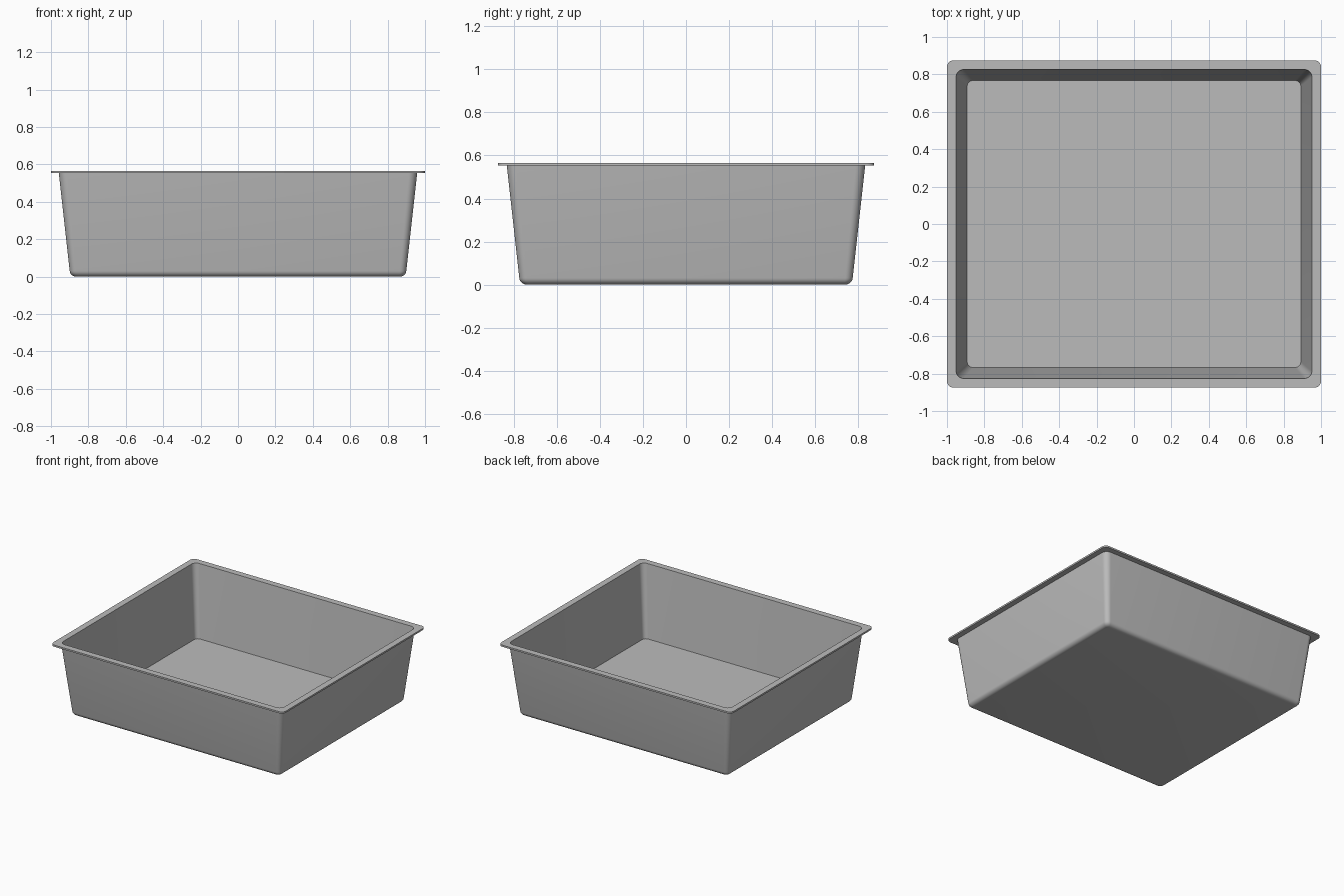
import bpy
import bmesh
from math import sin, cos, pi, radians

old = bpy.data.objects.get("Cube")
if old:
    bpy.data.objects.remove(old, do_unlink=True)

# Single plain grey
grey = bpy.data.materials.new("plain grey")
grey.use_nodes = True
colour = (0.5, 0.5, 0.5, 1)
grey.diffuse_color = colour
grey.node_tree.nodes["Principled BSDF"].inputs["Base Color"].default_value = colour

STEPS = 8          # segments in each rounded corner
INSET = 0.125      # depth is this much less than width, per side


def rounded_loop(bm, half, radius, z):
    """Rounded rectangle loop, counter-clockwise from above."""
    cx, cy = half - radius, half - INSET - radius
    verts = []
    for k, (sx, sy) in enumerate(((1, 1), (-1, 1), (-1, -1), (1, -1))):
        for i in range(STEPS + 1):
            a = (k + i / STEPS) * pi / 2
            verts.append(bm.verts.new((sx * cx + radius * cos(a),
                                       sy * cy + radius * sin(a), z)))
    return verts


# Section from outer base, up the wall, round the rim, down to the inner floor
BEND = 0.034
section = []
for i in range(7):
    a = radians(-90 + 84 * i / 6)
    section.append((0.866 + BEND * cos(a), 0.014 + BEND * (cos(a) * 0.6 + 0.02),
                    BEND * (1 + sin(a))))
section += [
    (0.958, 0.045, 0.553),   # outer wall top
    (1.0, 0.035, 0.553),     # rim underside
    (1.0, 0.035, 0.566),     # rim top edge
    (0.951, 0.04, 0.566),    # opening
    (0.892, 0.03, 0.014),    # inner floor edge
]

# Tray shell
bm = bmesh.new()
loops = [rounded_loop(bm, *s) for s in section]
n = len(loops[0])
for low, high in zip(loops, loops[1:]):
    for i in range(n):
        j = (i + 1) % n
        bm.faces.new((low[i], low[j], high[j], high[i]))
bm.faces.new(loops[0][::-1])
bm.faces.new(loops[-1])
bmesh.ops.recalc_face_normals(bm, faces=bm.faces)

mesh = bpy.data.meshes.new("tray")
bm.to_mesh(mesh)
bm.free()
mesh.materials.append(grey)
tray = bpy.data.objects.new("tray", mesh)
bpy.context.collection.objects.link(tray)

# Smooth bends, crisp rim and floor edges
bpy.ops.object.select_all(action='DESELECT')
tray.select_set(True)
bpy.context.view_layer.objects.active = tray
bpy.ops.object.shade_smooth_by_angle(angle=radians(35))
